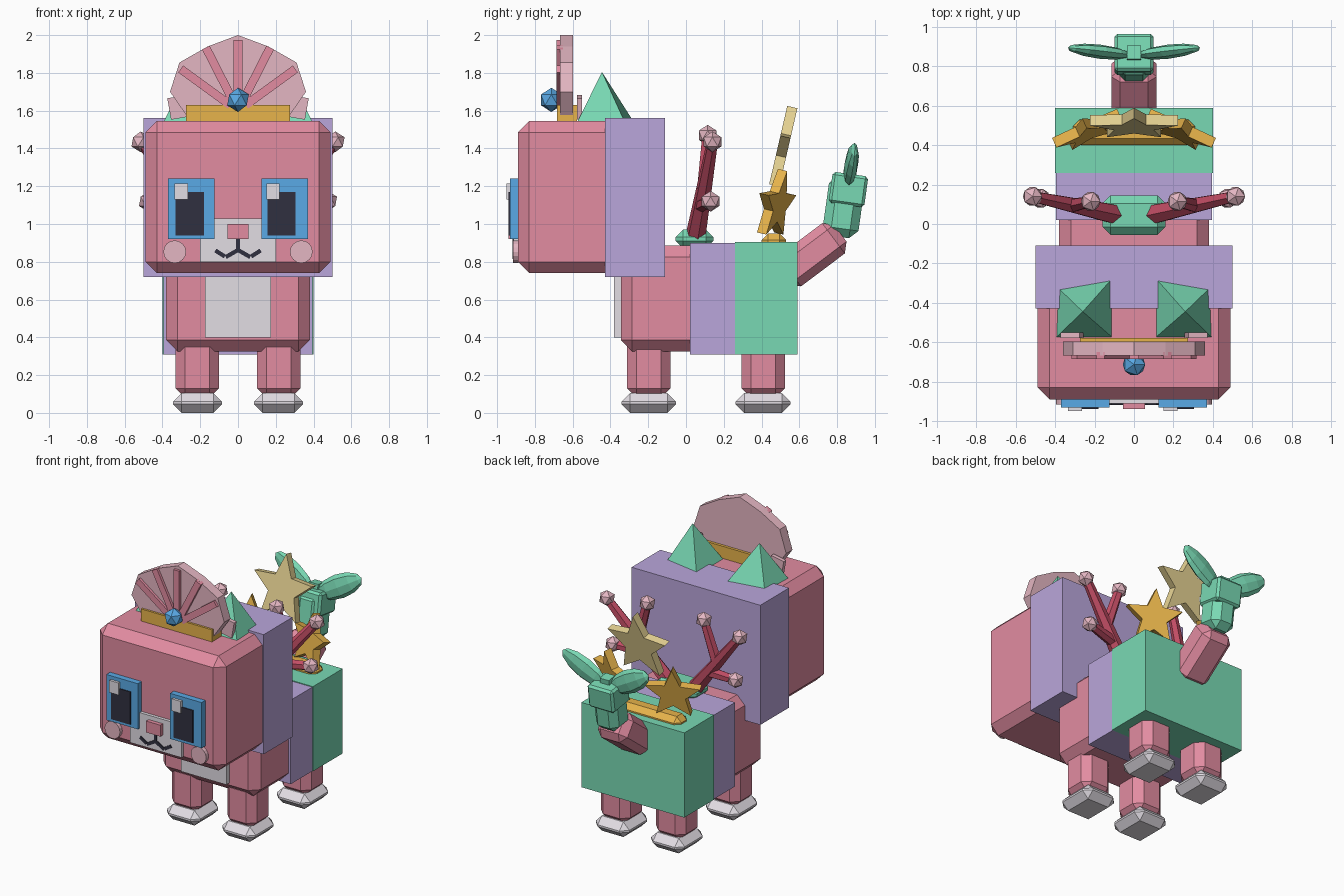
import bpy, bmesh
from math import sin, cos, pi, radians, atan2, hypot
from mathutils import Vector

cube = bpy.data.objects.get("Cube")
if cube:
    bpy.data.objects.remove(cube, do_unlink=True)


def colour(name, r, g, b):
    """Flat material from 0-255 sRGB values."""
    lin = [((c / 255 + 0.055) / 1.055) ** 2.4 for c in (r, g, b)] + [1]
    m = bpy.data.materials.new(name)
    m.use_nodes = True
    m.diffuse_color = lin
    m.node_tree.nodes["Principled BSDF"].inputs["Base Color"].default_value = lin
    return m


PINK = colour("pink", 226, 140, 161)
PURPLE = colour("lilac", 186, 166, 219)
GREEN = colour("mint green", 121, 217, 180)
BLUSH = colour("pale blush", 228, 182, 194)
WHITE = colour("soft white", 226, 221, 228)
GOLD = colour("gold", 232, 180, 75)
SAND = colour("pale gold", 238, 218, 152)
DARK = colour("near black", 48, 48, 64)
BLUE = colour("sky blue", 90, 170, 230)
RED = colour("coral red", 196, 78, 102)


def finish(name, bm, mat, loc=(0, 0, 0), rot=(0, 0, 0), bevel=0):
    bmesh.ops.recalc_face_normals(bm, faces=bm.faces[:])
    me = bpy.data.meshes.new(name)
    bm.to_mesh(me)
    bm.free()
    me.materials.append(mat)
    ob = bpy.data.objects.new(name, me)
    bpy.context.collection.objects.link(ob)
    ob.location = loc
    ob.rotation_euler = [radians(a) for a in rot]
    if bevel:
        mod = ob.modifiers.new("chamfer", "BEVEL")
        mod.width = bevel
        mod.segments = 1
    return ob


def box(name, mat, x, y, z, bevel=0, rot=(0, 0, 0)):
    """Box from (min, max) ranges, turned about its own centre."""
    bm = bmesh.new()
    bmesh.ops.create_cube(bm, size=1)
    bmesh.ops.scale(bm, vec=[b - a for a, b in (x, y, z)], verts=bm.verts)
    return finish(name, bm, mat, [(a + b) / 2 for a, b in (x, y, z)], rot, bevel)


def prism(name, mat, pts, depth, loc, rot=(0, 0, 0)):
    """XZ outline extruded evenly along y."""
    bm = bmesh.new()
    f = bm.faces.new([bm.verts.new((px, -depth / 2, pz)) for px, pz in pts])
    ext = bmesh.ops.extrude_face_region(bm, geom=[f])["geom"]
    bmesh.ops.translate(bm, vec=(0, depth, 0),
                        verts=[v for v in ext if isinstance(v, bmesh.types.BMVert)])
    return finish(name, bm, mat, loc, rot)


def star(name, mat, r, loc, rot):
    pts = [((r if i % 2 == 0 else r * 0.45) * sin(i * pi / 5),
            (r if i % 2 == 0 else r * 0.45) * cos(i * pi / 5)) for i in range(10)]
    return prism(name, mat, pts, 0.055, loc, rot)


def bar(name, mat, p, q, width, y, depth):
    """Flat strip between two XZ points."""
    ln = hypot(q[0] - p[0], q[1] - p[1]) / 2
    mid = ((p[0] + q[0]) / 2, y, (p[1] + q[1]) / 2)
    ang = -atan2(q[1] - p[1], q[0] - p[0])
    ob = box(name, mat, (-ln, ln), (-depth / 2, depth / 2), (-width / 2, width / 2))
    ob.location = mid
    ob.rotation_euler = (0, ang, 0)


def limb(name, mat, p, q, r1, r2):
    """Tapered six-sided rod."""
    p, q = Vector(p), Vector(q)
    bm = bmesh.new()
    bmesh.ops.create_cone(bm, cap_ends=True, segments=6, radius1=r1, radius2=r2,
                          depth=(q - p).length)
    bmesh.ops.transform(bm, matrix=(q - p).to_track_quat("Z", "Y").to_matrix().to_4x4(),
                        verts=bm.verts)
    finish(name, bm, mat, (p + q) / 2)


def gem(name, mat, loc, r):
    bm = bmesh.new()
    bmesh.ops.create_icosphere(bm, subdivisions=1, radius=r)
    finish(name, bm, mat, loc)


# Head, torso and the bands wrapped around them
box("head", PINK, (-.49, .49), (-.89, -.13), (.74, 1.545), .06)
box("head_band", PURPLE, (-.5, .5), (-.43, -.11), (.72, 1.56))
box("torso", PINK, (-.38, .38), (-.345, .55), (.325, .885), .06)
box("torso_band", PURPLE, (-.395, .395), (.02, .27), (.31, .9))
box("rump_block", GREEN, (-.4, .4), (.26, .59), (.31, .905))
box("belly_patch", WHITE, (-.175, .175), (-.38, -.33), (.4, .76))

# Muzzle, nose and mouth
box("muzzle", WHITE, (-.2, .2), (-.912, -.88), (.8, 1.03))
box("nose", PINK, (-.055, .055), (-.94, -.9), (.92, 1.0))
bar("mouth_stem", DARK, (0, .85), (0, .92), .022, -.914, .009)

for s, side in ((1, "left"), (-1, "right")):
    # Eye with pupil and highlight (the gaze is offset the same way on both)
    box(side + "_eye", BLUE, sorted((s * .125, s * .37)), (-.932, -.88), (.92, 1.24))
    px = .155 if s > 0 else -.33
    box(side + "_pupil", DARK, (px, px + .15), (-.939, -.93), (.94, 1.17))
    box(side + "_eye_glint", WHITE, (px - .005, px + .065), (-.95, -.93), (1.13, 1.215))

    # Cheek and mouth corners
    prism(side + "_cheek", BLUSH,
          [(.06 * cos(i * pi / 8), .06 * sin(i * pi / 8)) for i in range(16)],
          .03, (s * .335, -.902, .853))
    bar(side + "_lip", DARK, (0, .862), (s * .065, .825), .022, -.914, .009)
    bar(side + "_lip_corner", DARK, (s * .07, .828), (s * .12, .86), .022, -.914, .009)

    # Pyramid ear with inner plate
    bm = bmesh.new()
    base = [bm.verts.new((s * a, b, 1.53)) for a, b in
            ((.105, -.58), (.4, -.58), (.39, -.32), (.105, -.27))]
    tip = bm.verts.new((s * .26, -.445, 1.805))
    bm.faces.new(base)
    for i in range(4):
        bm.faces.new((base[i], base[(i + 1) % 4], tip))
    finish(side + "_ear", bm, GREEN)
    box(side + "_inner_ear", BLUSH, sorted((s * .265, s * .365)), (-.578, -.55),
        (1.56, 1.675), rot=(0, s * 10, 0))

    # Legs and feet
    for end, y in (("front", -.197), ("back", .408)):
        x = s * .215
        box(f"{end}_{side}_leg", PINK, (x - .115, x + .115), (y - .115, y + .115),
            (.08, .4), .05)
        box(f"{end}_{side}_foot", WHITE, (x - .13, x + .13), (y - .145, y + .145),
            (0, .105), .046)

    # Branched antler with beads on the tips
    root, top = Vector((s * .1, .05, .93)), Vector((s * .515, .14, 1.435))
    tips = (top, (s * .22, .115, 1.47), (s * .475, .13, 1.12))
    for i, (t, f) in enumerate(zip(tips, (0, .5, .33))):
        limb(f"{side}_antler_{i + 1}", RED, root.lerp(top, f), t,
             .038 if i else .055, .03)
        gem(f"{side}_antler_bead_{i + 1}", BLUSH, t, .055)

    # Side star
    star(side + "_star", GOLD, .19, (s * .235, .475, 1.1), (-12, 0, -s * 24))

    # Tail leaf
    bm = bmesh.new()
    bmesh.ops.create_uvsphere(bm, u_segments=8, v_segments=6, radius=1)
    bmesh.ops.scale(bm, vec=(.08, .036, .185), verts=bm.verts)
    finish(side + "_tail_leaf", bm, GREEN, (s * .175, .875, 1.315), (-6, s * 60, 0))

# Crest: scalloped fan with ribs on a gold band with a gem
half = [(.27, 1.57), (.36, 1.7), (.31, 1.855), (.16, 1.94)]
outline = half + [(0, 2.0)] + [(-x, z) for x, z in reversed(half)]
prism("crest_fan", BLUSH, outline, .07, (0, -.632, 0))
for i in range(-2, 3):
    a = radians(27 * i)
    bar(f"crest_rib_{i + 3}", PINK, (.05 * sin(a), 1.6 + .05 * cos(a)),
        (.375 * sin(a), 1.6 + .375 * cos(a)), .045, -.668, .035)
box("crest_band", GOLD, (-.275, .275), (-.682, -.578), (1.53, 1.63))
gem("crest_gem", BLUE, (0, -.713, 1.657), .064)

# Back ornaments
box("antler_base", GREEN, (-.16, .16), (-.055, .145), (.87, .97), .04)
box("star_base", GOLD, (-.31, .31), (.4, .53), (.87, .95), .035)
star("centre_star", SAND, .235, (0, .51, 1.39), (-13, 0, 0))

# Tail
box("tail_root", PINK, (-.115, .115), (.475, .855), (.737, .937), .045, (37, 0, 0))
box("tail_tuft", GREEN, (-.09, .09), (.74, .93), (.93, 1.25), .045, (-8, 0, 0))
box("tail_tuft_collar", GREEN, (-.1, .1), (.765, .955), (1.1, 1.265), .015, (-8, 0, 0))
box("leaf_stem", GREEN, (-.035, .035), (.83, .9), (1.2, 1.3), 0, (-8, 0, 0))
